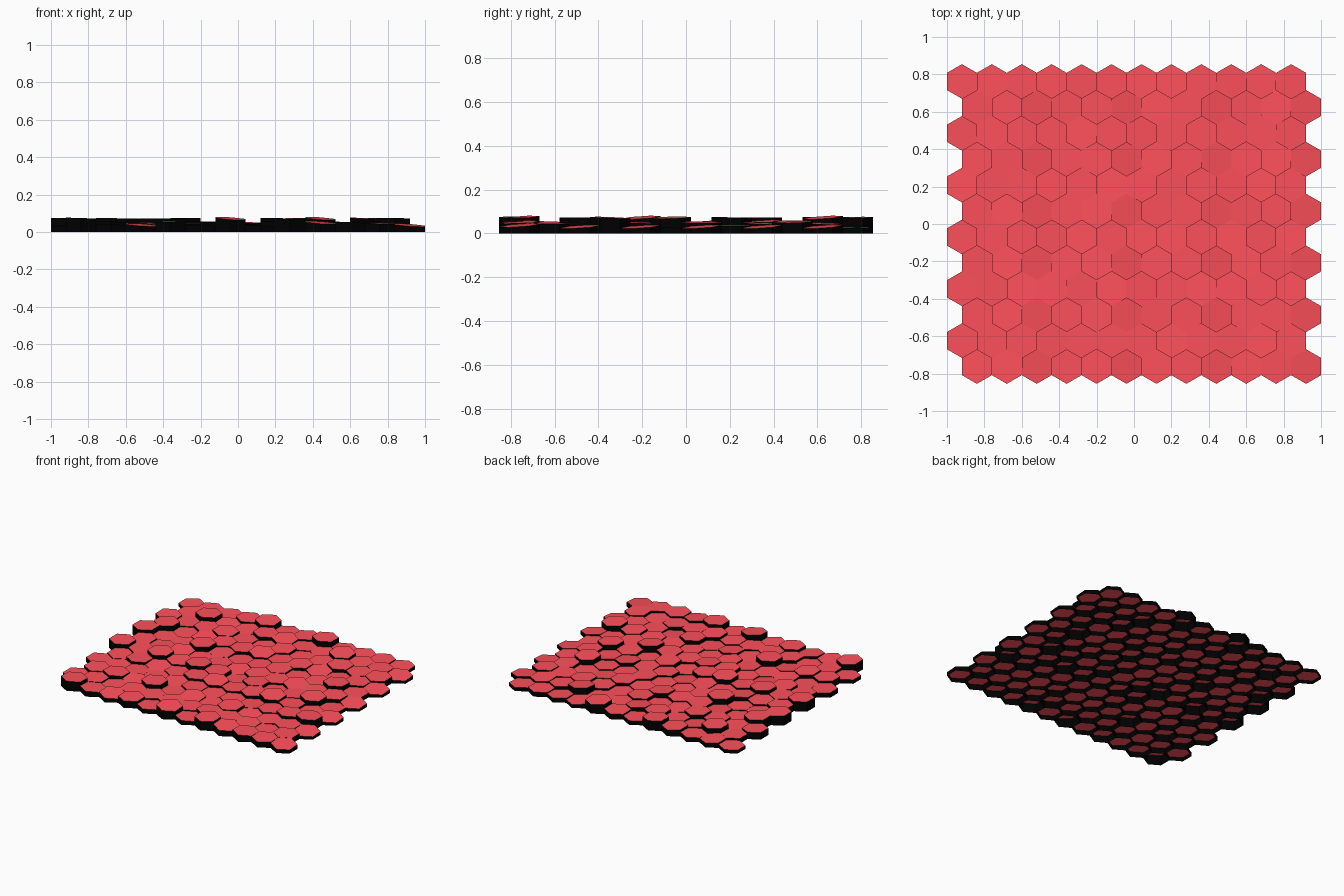
import bpy, bmesh, math, random

if "Cube" in bpy.data.objects:
    bpy.data.objects.remove(bpy.data.objects["Cube"])

random.seed(4)
N = 12
PITCH = 0.16
R = PITCH / math.sqrt(3)
ROW = R * 1.5

# Tiles that stand clearly above their neighbours (x, y)
RAISED = [(0.28, -0.76), (-0.04, -0.76), (-0.92, -0.07), (-0.84, 0.35), (-0.28, 0.76),
          (-0.68, 0.62), (0.20, 0.76), (-0.60, -0.07), (-0.44, 0.21), (0.43, 0.24),
          (-0.28, -0.07), (0.70, -0.13), (0.44, 0.62), (-0.92, 0.21), (-0.36, -0.48),
          (0.44, -0.21), (0.68, 0.21), (-0.84, -0.76), (0.84, -0.35)]


def material(name, color):
    m = bpy.data.materials.new(name)
    m.diffuse_color = (*color, 1)
    m.use_nodes = True
    m.node_tree.nodes["Principled BSDF"].inputs["Base Color"].default_value = m.diffuse_color
    return m


def add_tile(bm, x, y, height, sx, sy):
    """Open-bottomed hexagonal tile with a tilted top."""
    low, top = [], []
    for k in range(6):
        a = math.radians(30 + 60 * k)
        dx, dy = R * math.cos(a), R * math.sin(a)
        low.append(bm.verts.new((x + dx, y + dy, 0)))
        top.append(bm.verts.new((x + dx, y + dy, height + sx * dx + sy * dy)))
    bm.faces.new(top).material_index = 0
    for k in range(6):
        j = (k + 1) % 6
        bm.faces.new((low[k], low[j], top[j], top[k])).material_index = 1


# Field of staggered tiles
bm = bmesh.new()
for row in range(N):
    y = (row - (N - 1) / 2) * ROW
    shifted = row % 2 == 0
    for col in range(N):
        x = -0.92 + col * PITCH + (PITCH / 2 if shifted else 0)
        raised = any(math.hypot(x - a, y - b) < 0.075 for a, b in RAISED)
        height = 0.072 if raised else random.uniform(0.026, 0.056)
        if shifted and col % 3 == 2:
            sx, sy = -0.07, 0.07
        else:
            sx, sy = random.uniform(-0.05, 0.01), random.uniform(-0.04, 0.03)
        if col == N - 1 and shifted:
            height = 0.03 if row else 0.036
        if row == N - 1 and col in (0, N - 1):
            height = 0.026
        add_tile(bm, x, y, height, sx, sy)

mesh = bpy.data.meshes.new("hex_tiles")
bm.to_mesh(mesh)
bm.free()
mesh.materials.append(material("tile_red", (1.0, 0.08, 0.105)))
mesh.materials.append(material("side_black", (0.0, 0.0, 0.0)))
bpy.context.collection.objects.link(bpy.data.objects.new("hex_tiles", mesh))
